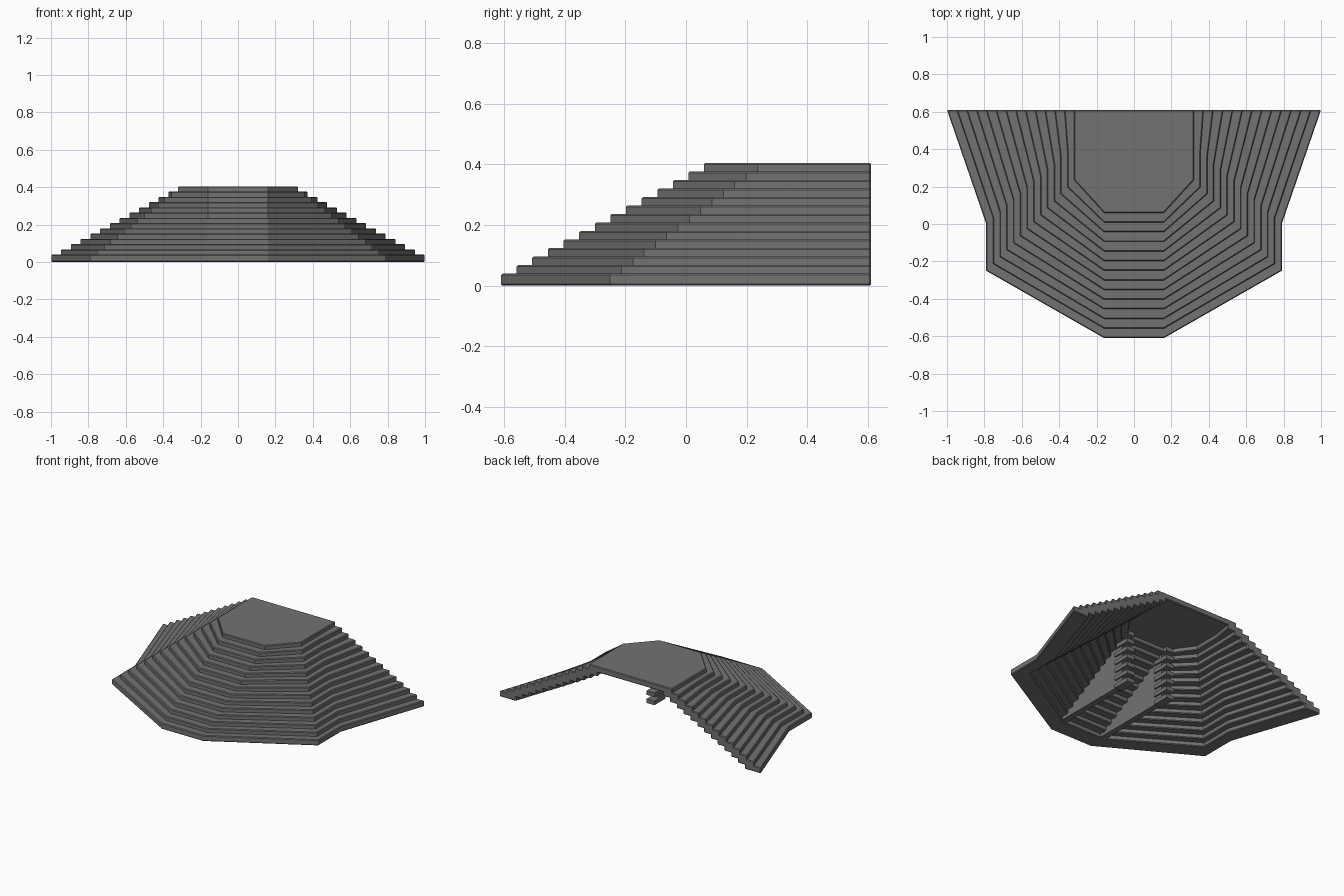
import bpy, bmesh
from mathutils import Vector

if "Cube" in bpy.data.objects:
    bpy.data.objects.remove(bpy.data.objects["Cube"])

STEPS = 14
BACK = 0.61
THICK = 0.04
RISE = 0.0281

stone = bpy.data.materials.new("dark grey")
stone.diffuse_color = (0.17, 0.17, 0.17, 1)
stone.use_nodes = True
stone.node_tree.nodes["Principled BSDF"].inputs["Base Color"].default_value = stone.diffuse_color


def outline(t):
    """Right half of the stair outline, back to front, at step t (0 = bottom)."""
    f = t / (STEPS - 1)
    lo = [(1.0, BACK), (0.79, 0.0), (0.79, -0.25), (0.16, -0.61)]
    hi = [(0.32, BACK), (0.32, 0.42), (0.32, 0.235), (0.16, 0.06)]
    return [(a[0] + (b[0] - a[0]) * f, a[1] + (b[1] - a[1]) * f)
            for a, b in zip(lo, hi)]


def full(t):
    right = outline(t)
    return right + [(-x, y) for x, y in reversed(right)]


def prism(name, pts, direction, bevel=0.0):
    """Extrude a flat polygon along a direction."""
    bm = bmesh.new()
    face = bm.faces.new([bm.verts.new(p) for p in pts])
    ext = bmesh.ops.extrude_face_region(bm, geom=[face])
    verts = [g for g in ext["geom"] if isinstance(g, bmesh.types.BMVert)]
    bmesh.ops.translate(bm, verts=verts, vec=Vector(direction))
    bmesh.ops.recalc_face_normals(bm, faces=bm.faces)
    mesh = bpy.data.meshes.new(name)
    bm.to_mesh(mesh)
    bm.free()
    mesh.materials.append(stone)
    ob = bpy.data.objects.new(name, mesh)
    bpy.context.collection.objects.link(ob)
    if bevel:
        mod = ob.modifiers.new("chamfer", "BEVEL")
        mod.width = bevel
        mod.segments = 1
        mod.limit_method = "ANGLE"
        mod.angle_limit = 1.2
    return ob


# Wrap-around treads, each an open band overlapping the one above
for i in range(STEPS - 1):
    band = full(i) + list(reversed(full(i + 2.35)))
    prism(f"tread_{i + 1}", [(x, y, i * RISE) for x, y in band],
          (0, 0, THICK), 0.005)

# Top platform
top_z = (STEPS - 1) * RISE
prism("top_platform", [(x, y, top_z) for x, y in full(STEPS - 1)],
      (0, 0, THICK), 0.005)

# Two stringers under the front flight, with toothed back edges
for side, sx in (("left", -0.16), ("right", 0.16)):
    x0 = sx - 0.02
    prof = [(-0.57, 0.005), (0.10, 0.005), (0.10, top_z + 0.01)]
    prism(f"stringer_{side}", [(x0, y, z) for y, z in prof], (0.04, 0, 0))
    for k in range(7):
        z = k * 2 * RISE
        block = [(0.04, z), (0.16, z), (0.16, z + RISE), (0.04, z + RISE)]
        prism(f"stringer_block_{side}_{k + 1}",
              [(sx - 0.03, y, zz) for y, zz in block], (0.06, 0, 0))
